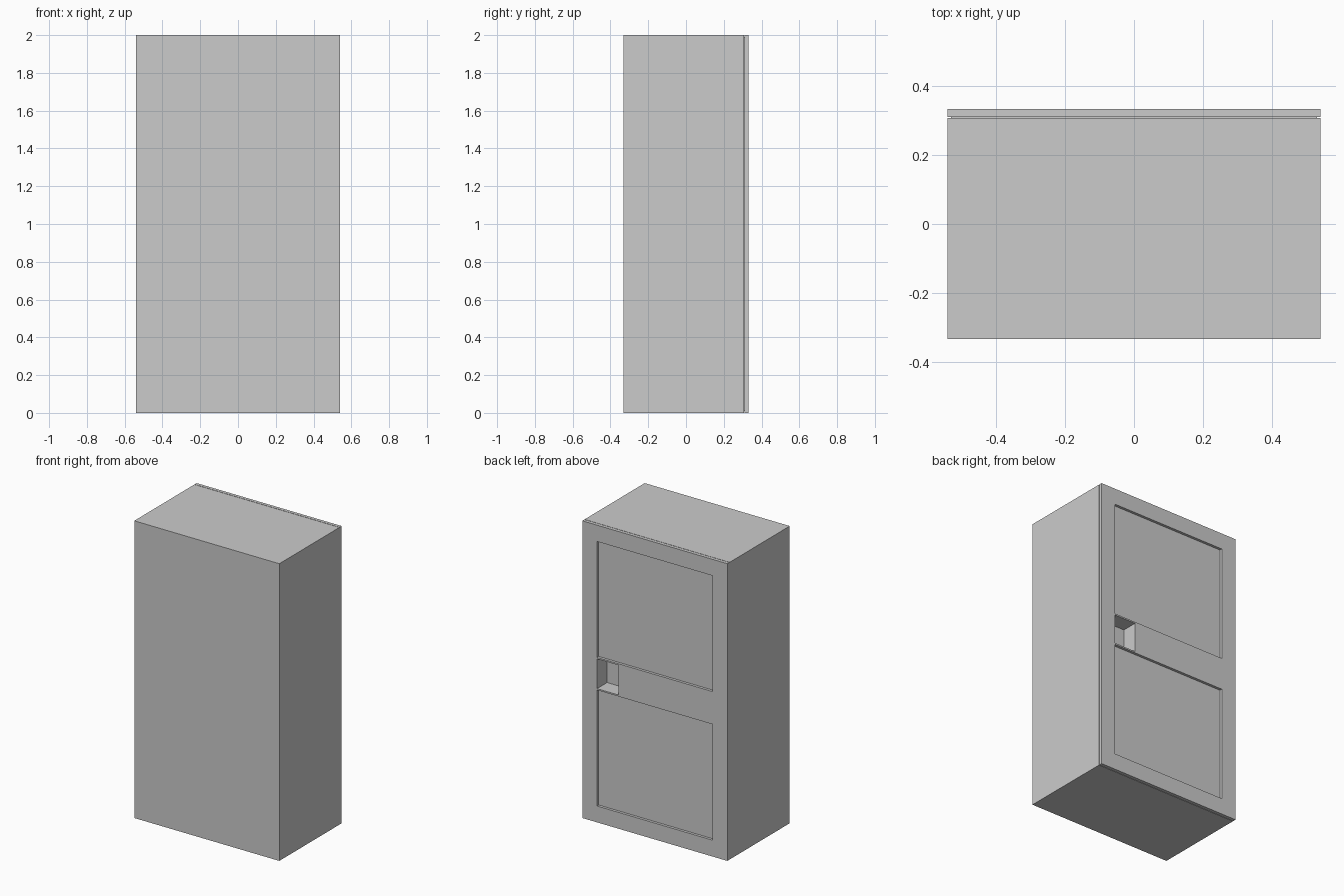
import bpy

if "Cube" in bpy.data.objects:
    bpy.data.objects.remove(bpy.data.objects["Cube"])


def box(name, lo, hi):
    size = [b - a for a, b in zip(lo, hi)]
    mid = [(a + b) / 2 for a, b in zip(lo, hi)]
    bpy.ops.mesh.primitive_cube_add(size=1, location=mid)
    ob = bpy.context.object
    ob.name = name
    ob.scale = size
    bpy.ops.object.transform_apply(location=False, rotation=False, scale=True)
    return ob


def cut(ob, lo, hi):
    cutter = box("cutter", lo, hi)
    cutter.hide_render = True
    mod = ob.modifiers.new("cut", 'BOOLEAN')
    mod.operation = 'DIFFERENCE'
    mod.solver = 'EXACT'
    mod.object = cutter
    bpy.context.view_layer.objects.active = ob
    bpy.ops.object.modifier_apply(modifier=mod.name)
    bpy.data.objects.remove(cutter, do_unlink=True)


W, FRONT, BACK, H = 0.54, -0.332, 0.332, 2.0
BODY_BACK, DOOR_IN, PANEL_Y = 0.307, 0.31, 0.314
PW = 0.43                                   # half width of the door panels
ROWS = {"lower": (0.11, 0.89), "upper": (1.11, 1.89)}

# Cabinet, thin door seal and door
cabinet = box("cabinet", (-W, FRONT, 0), (W, BODY_BACK, H))
seal = box("door_seal", (-W + .01, BODY_BACK, .01), (W - .01, DOOR_IN, H - .01))
door = box("door_frame", (-W, DOOR_IN, 0), (W, BACK, H))

# Recessed panels set into the door frame
for row, (z0, z1) in ROWS.items():
    cut(door, (-PW, 0.2, z0), (PW, 0.5, z1))
    box(row + "_panel", (-PW, DOOR_IN, z0), (PW, PANEL_Y, z1))

# Handle pocket on the rail between the panels, sunk into the cabinet
for part in (cabinet, seal, door):
    cut(part, (0.27, 0.225, 0.9), (PW, 0.5, 1.1))
